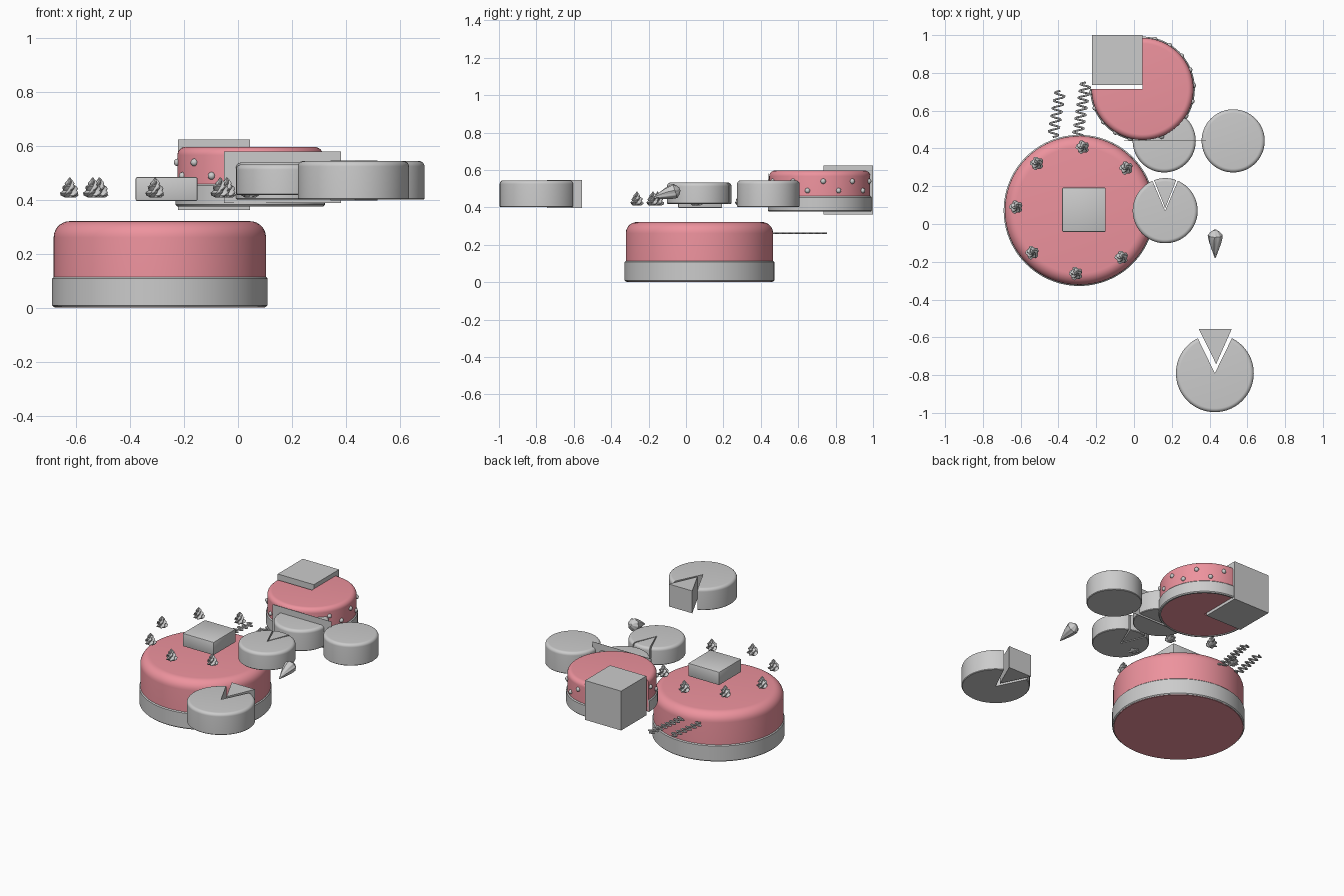
import bpy, bmesh, math
from mathutils import Vector, Matrix

if "Cube" in bpy.data.objects:
    bpy.data.objects.remove(bpy.data.objects["Cube"])

pink = bpy.data.materials.new("pink_icing")
pink.diffuse_color = (0.85, 0.29, 0.34, 1)
pink.use_nodes = True
pink.node_tree.nodes["Principled BSDF"].inputs["Base Color"].default_value = pink.diffuse_color


def make(name, bm, loc=(0, 0, 0), mat=None, smooth=True, rot=None):
    bmesh.ops.remove_doubles(bm, verts=bm.verts, dist=1e-5)
    bmesh.ops.recalc_face_normals(bm, faces=bm.faces)
    me = bpy.data.meshes.new(name)
    bm.to_mesh(me)
    bm.free()
    ob = bpy.data.objects.new(name, me)
    bpy.context.collection.objects.link(ob)
    ob.location = loc
    if rot:
        ob.rotation_euler = rot
    if mat:
        me.materials.append(mat)
    if smooth:
        bpy.ops.object.select_all(action='DESELECT')
        ob.select_set(True)
        bpy.context.view_layer.objects.active = ob
        bpy.ops.object.shade_smooth_by_angle(angle=math.radians(35))
    return ob


def revolve(name, prof, center, a0=0, a1=360, mat=None, closed=False, steps=96):
    """Lathe a profile; partial sweeps get flat end caps."""
    bm = bmesh.new()
    full = a1 - a0 >= 360
    n = max(8, int(steps * (a1 - a0) / 360))
    cols = []
    for i in range(n if full else n + 1):
        a = math.radians(a0 + (a1 - a0) * i / n)
        cols.append([bm.verts.new((r * math.cos(a), r * math.sin(a), z)) for r, z in prof])
    m = len(prof)
    for i in range(n):
        p, q = cols[i], cols[(i + 1) % len(cols)]
        for j in range(m if closed else m - 1):
            k = (j + 1) % m
            bm.faces.new((p[j], q[j], q[k], p[k]))
    if not full:
        bm.faces.new(cols[0])
        bm.faces.new(cols[-1])
    return make(name, bm, (center[0], center[1], 0), mat)


def cake_profile(r, z0, z1, bevel):
    arc = [(r - bevel + bevel * math.cos(t), z1 - bevel + bevel * math.sin(t))
           for t in [math.pi / 2 * i / 7 for i in range(8)]]
    return [(0, z0), (r - 0.004, z0), (r, z0 + 0.004)] + arc + [(0, z1)]


def band_profile(r, z0, z1, t, b=0.006):
    return [(r - t, z0), (r - b, z0), (r, z0 + b), (r, z1 - b), (r - b, z1), (r - t, z1)]


def box(name, lo, hi, bevel=0):
    bm = bmesh.new()
    bmesh.ops.create_cube(bm, size=1)
    size = [h - l for l, h in zip(lo, hi)]
    bmesh.ops.scale(bm, vec=size, verts=bm.verts)
    if bevel:
        bmesh.ops.bevel(bm, geom=bm.edges[:], offset=bevel, segments=2, profile=0.5, affect='EDGES')
    return make(name, bm, [(l + h) / 2 for l, h in zip(lo, hi)], smooth=bool(bevel))


def swirl(name, prof, loc, lobes=6, depth=0.2, twist=3.0, rot=None):
    """Piped cream: a star section that twists and tapers along its height."""
    bm = bmesh.new()
    n, rings = 36, []
    h = prof[-1][1]
    for r, z in prof:
        ring = []
        for i in range(n):
            a = 2 * math.pi * i / n
            rr = r * (1 - depth / 2 + depth / 2 * math.cos(lobes * a))
            b = a + twist * z / h
            ring.append(bm.verts.new((rr * math.cos(b), rr * math.sin(b), z)))
        rings.append(ring)
    for p, q in zip(rings, rings[1:]):
        for i in range(n):
            k = (i + 1) % n
            bm.faces.new((p[i], p[k], q[k], q[i]))
    bm.faces.new(rings[0])
    bm.faces.new(rings[-1])
    return make(name, bm, loc, rot=rot)


# large pink cake with grey band
BX, BY = -0.29, 0.072
revolve("large_cake", cake_profile(0.394, 0.002, 0.322, 0.06), (BX, BY), mat=pink)
revolve("large_cake_band", band_profile(0.40, 0.004, 0.115, 0.02), (BX, BY), closed=True)

# square cake above it
box("square_cake", (-0.38, -0.042, 0.397), (-0.15, 0.193, 0.485), 0.006)

# ring of piped cream
dollop = [(0.022, 0), (0.035, 0.008), (0.037, 0.017), (0.027, 0.026), (0.031, 0.032),
          (0.029, 0.040), (0.018, 0.047), (0.019, 0.053), (0.012, 0.062), (0.002, 0.074)]
for i in range(8):
    a = math.radians(-3 + 45 * i)
    swirl(f"cream_swirl_{i + 1}", dollop,
          (BX + 0.335 * math.cos(a), BY + 0.335 * math.sin(a), 0.41), 5, 0.4)

# single piped drop lying on its side
drop = [(0.008, 0), (0.026, 0.012), (0.040, 0.028), (0.039, 0.042), (0.033, 0.07),
        (0.021, 0.105), (0.010, 0.135), (0.002, 0.156)]
direction = Vector((0, -0.14, -0.045))
swirl("cream_drop", drop, (0.43, -0.032, 0.497), 8, 0.12, 0.5,
      rot=direction.to_track_quat('Z', 'Y').to_euler())

# small pink cake with a quarter cut away, its band and the cutting block
SX, SY = 0.045, 0.715
revolve("small_cake", cake_profile(0.27, 0.382, 0.597, 0.03), (SX, SY), -180, 90, pink)
revolve("small_cake_band", band_profile(0.277, 0.377, 0.46, 0.015), (SX, SY), -180, 90, closed=True)
box("quarter_block", (-0.222, 0.735, 0.363), (0.045, 1.0, 0.625))

# zigzag pearls round the small cake
for i in range(20):
    deg = -176 + 18 * i
    if deg > 88:
        continue
    a = math.radians(deg)
    bm = bmesh.new()
    bmesh.ops.create_uvsphere(bm, u_segments=16, v_segments=10, radius=0.014)
    make(f"pearl_{i + 1}", bm, (SX + 0.27 * math.cos(a), SY + 0.27 * math.sin(a),
                                0.54 if i % 2 == 0 else 0.49))

# plain grey cakes and the dividing sheet
revolve("plain_cake", cake_profile(0.167, 0.402, 0.545, 0.02), (0.525, 0.44))
revolve("halved_cake", cake_profile(0.167, 0.402, 0.54, 0.02), (0.16, 0.44))
box("dividing_sheet", (-0.052, 0.439, 0.39), (0.382, 0.441, 0.581))

# cake with its slice still in place
prof = cake_profile(0.172, 0.419, 0.533, 0.02)
revolve("sliced_cake", prof, (0.165, 0.07), 113, 427)
revolve("cake_slice", [(r * 0.93, z) for r, z in prof], (0.165, 0.083), 68.5, 111.5)

# front cake with open notch and the wedge block standing in it
revolve("notched_cake", cake_profile(0.206, 0.402, 0.545, 0.02), (0.428, -0.79), 116, 424)
bm = bmesh.new()
tri = [bm.verts.new(p) for p in ((0.435, -0.742, 0.398), (0.517, -0.557, 0.398), (0.344, -0.557, 0.398))]
face = bm.faces.new(tri)
ext = bmesh.ops.extrude_face_region(bm, geom=[face])
bmesh.ops.translate(bm, vec=(0, 0, 0.149),
                    verts=[v for v in ext["geom"] if isinstance(v, bmesh.types.BMVert)])
make("wedge_block", bm, smooth=False)


# flat topper: two plain wavy strands
def strand(name, p, q, amp, waves):
    cu = bpy.data.curves.new(name, 'CURVE')
    cu.dimensions = '3D'
    cu.bevel_depth = 0.005
    cu.bevel_resolution = 1
    sp = cu.splines.new('POLY')
    n = waves * 10
    sp.points.add(n)
    for i in range(n + 1):
        t = i / n
        x = p[0] + (q[0] - p[0]) * t + amp * math.sin(2 * math.pi * waves * t)
        sp.points[i].co = (x, p[1] + (q[1] - p[1]) * t, 0.262, 1)
    ob = bpy.data.objects.new(name, cu)
    bpy.context.collection.objects.link(ob)


strand("topper_strand_left", (-0.43, 0.46), (-0.39, 0.705), 0.028, 6)
strand("topper_strand_right", (-0.30, 0.46), (-0.255, 0.75), 0.028, 8)
